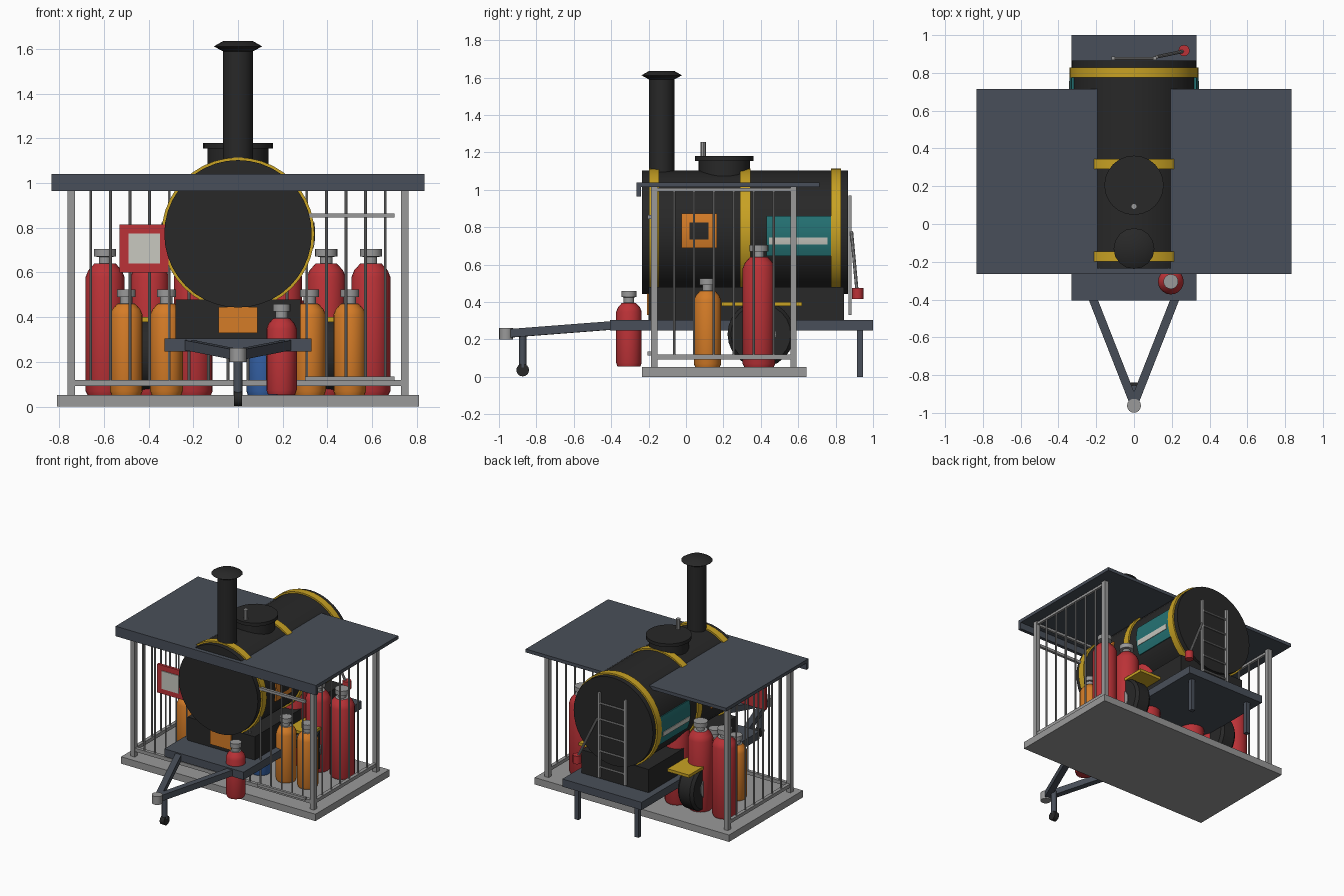
import bpy, bmesh, math
from mathutils import Vector

if "Cube" in bpy.data.objects:
    bpy.data.objects.remove(bpy.data.objects["Cube"])

def material(name, rgb):
    m = bpy.data.materials.new(name)
    m.diffuse_color = (*rgb, 1)
    m.use_nodes = True
    m.node_tree.nodes["Principled BSDF"].inputs["Base Color"].default_value = m.diffuse_color
    return m

BLACK = material("soot_black", (0.021, 0.021, 0.021))
SLATE = material("slate", (0.066, 0.078, 0.100))
GRAY = material("steel_gray", (0.32, 0.32, 0.32))
RED = material("red", (0.50, 0.032, 0.038))
ORANGE = material("orange", (0.66, 0.20, 0.02))
GOLD = material("gold", (0.58, 0.36, 0.017))
TEAL = material("teal", (0.018, 0.17, 0.175))
BLUE = material("blue", (0.035, 0.12, 0.38))
WHITE = material("off_white", (0.58, 0.58, 0.53))


def finish(name, bm, mats, smooth=False):
    bmesh.ops.recalc_face_normals(bm, faces=bm.faces)
    me = bpy.data.meshes.new(name)
    bm.to_mesh(me)
    bm.free()
    ob = bpy.data.objects.new(name, me)
    bpy.context.collection.objects.link(ob)
    for m in mats:
        me.materials.append(m)
    if smooth:
        bpy.ops.object.select_all(action='DESELECT')
        ob.select_set(True)
        bpy.context.view_layer.objects.active = ob
        bpy.ops.object.shade_smooth_by_angle(angle=math.radians(35))
    return ob


def box(name, x, y, z, mat):
    """Box from (min, max) ranges."""
    bm = bmesh.new()
    bmesh.ops.create_cube(bm, size=1)
    for v in bm.verts:
        v.co = [(a + b) / 2 + c * (b - a) for (a, b), c in zip((x, y, z), v.co)]
    return finish(name, bm, [mat])


def lathe(name, profile, loc, mats, n=24, axis='Z', split=None):
    """Revolve (radius, height) points; faces above split take the second material."""
    bm = bmesh.new()
    rings = [[bm.verts.new((r * math.cos(2 * math.pi * i / n), r * math.sin(2 * math.pi * i / n), h))
              for i in range(n)] for r, h in profile]
    for a, b in zip(rings, rings[1:]):
        for i in range(n):
            bm.faces.new((a[i], a[(i + 1) % n], b[(i + 1) % n], b[i]))
    bm.faces.new(rings[0])
    bm.faces.new(rings[-1])
    if split is not None:
        for f in bm.faces:
            f.material_index = int(f.calc_center_median().z > split)
    for v in bm.verts:
        x, y, z = v.co
        v.co = {'Z': (x, y, z), 'Y': (x, z, y), 'X': (z, x, y)}[axis]
        v.co += Vector(loc)
    return finish(name, bm, mats, True)


def beam(name, p, q, w, mat, sides=4):
    """Straight bar between two points, w wide; sides=4 gives a square section."""
    p, q = Vector(p), Vector(q)
    d = q - p
    r = w / 2 * (math.sqrt(2) if sides == 4 else 1)
    bm = bmesh.new()
    bmesh.ops.create_cone(bm, cap_ends=True, segments=sides, radius1=r, radius2=r, depth=d.length)
    rot = d.to_track_quat('Z', 'Y').to_matrix()
    for v in bm.verts:
        if sides == 4:
            x, y = v.co.x, v.co.y
            v.co.x, v.co.y = (x - y) * math.sqrt(.5), (x + y) * math.sqrt(.5)
        v.co = rot @ v.co + (p + q) / 2
    return finish(name, bm, [mat], sides > 4)


BZ, BR = 0.773, 0.33   # boiler axis height and radius


def curved_panel(name, side, y, z, r, mat):
    """Plate wrapped on the boiler flank."""
    a0, a1 = [math.asin((h - BZ) / r) for h in z]
    angs = [a0 + (a1 - a0) * i / 6 for i in range(7)]
    pts = [(r, a) for a in angs] + [(r - 0.02, a) for a in reversed(angs)]
    bm = bmesh.new()
    ends = [[bm.verts.new((side * rr * math.cos(a), yy, BZ + rr * math.sin(a))) for rr, a in pts] for yy in y]
    for i in range(len(pts)):
        j = (i + 1) % len(pts)
        bm.faces.new((ends[0][i], ends[0][j], ends[1][j], ends[1][i]))
    for e in ends:
        bm.faces.new(e)
    return finish(name, bm, [mat], True)


def bottle(name, x, y, r, top, mat, z0=0.05):
    """Gas bottle with shoulder, neck and valve."""
    s = r / 0.087
    body = top - 0.065
    lathe(name, [(r * .9, z0), (r, z0 + .02), (r, body - .06 * s), (r * .86, body - .03 * s), (r * .55, body),
                 (.028, body + .001), (.028, body + .03), (.05 * s, body + .031), (.05 * s, top)],
          (x, y, 0), [mat, GRAY], 20, split=body + .0001)


# Floor slab and roof
box("floor_slab", (-.81, .81), (-.235, .645), (0, .052), GRAY)
box("roof", (-.835, .835), (-.262, .715), (1.015, 1.04), SLATE)
box("roof_fascia", (-.835, .835), (-.265, -.24), (.965, 1.04), SLATE)

# Cage: posts, rails and bars, open at the back
PX, Y0, Y1 = .747, -.17, .575
for sx in (-1, 1):
    for y in (Y0, Y1):
        beam("corner_post", (sx * PX, y, .05), (sx * PX, y, 1.015), .034, GRAY)
    for z, w in ((.105, .026), (1.0, .018)):
        beam("side_rail", (sx * PX, Y0, z), (sx * PX, Y1, z), w, GRAY)
    for k in range(1, 7):
        y = Y0 + (Y1 - Y0) * k / 7
        beam("side_bar", (sx * PX, y, .1), (sx * PX, y, 1.0), .013, GRAY, 8)
for z, w in ((.105, .026), (1.0, .018)):
    beam("front_rail", (-PX, Y0, z), (PX, Y0, z), w, GRAY)
for k in range(1, 17):
    x = -PX + 2 * PX * k / 17
    beam("front_bar", (x, Y0, .1), (x, Y0, 1.0), .013, GRAY, 8)
for z in (.125, .855):
    beam("door_rail", (.3, -.195, z), (.70, -.195, z), .02, GRAY)

# Notice board on the cage
box("notice_board", (-.53, -.31), (-.205, -.185), (.6, .815), RED)
box("notice_sheet", (-.49, -.35), (-.211, -.204), (.64, .775), WHITE)

# Boiler with bands, firebox and flank panels
lathe("boiler", [(BR, -.235), (BR, .865)], (0, 0, BZ), [BLACK], 40, 'Y')
for y in (-.172, .317, .802):
    lathe("boiler_band", [(.342, y - .027), (.342, y + .027)], (0, 0, BZ), [GOLD], 40, 'Y')
box("firebox", (-.28, .28), (-.2, .845), (.3, .48), BLACK)
box("firebox_door", (-.088, .088), (-.209, -.2), (.33, .445), ORANGE)
for s in (-1, 1):
    curved_panel("warning_panel", s, (-.025, .165), (.69, .872), .341, ORANGE)
    curved_panel("warning_mark", s, (.02, .12), (.735, .825), .345, BLACK)
    curved_panel("name_panel", s, (.43, .775), (.645, .86), .341, TEAL)
    curved_panel("name_stripe", s, (.445, .757), (.708, .745), .345, WHITE)

# Chimney and filling hatch
lathe("chimney", [(.068, 1.0), (.068, 1.59), (.108, 1.612), (.066, 1.636)], (0, -.13, 0), [BLACK], 16)
lathe("hatch", [(.137, 1.0), (.137, 1.155), (.157, 1.155), (.157, 1.18)], (0, .205, 0), [BLACK], 24)
lathe("hatch_knob", [(.016, 1.17), (.016, 1.255)], (0, .093, 0), [GRAY], 10)

# Trailer platform, drawbar and supports
box("platform", (-.33, .33), (-.405, 1.0), (.247, .305), SLATE)
for s in (-1, 1):
    beam("drawbar", (s * .22, -.39, .275), (0, -.95, .232), .045, SLATE)
    beam("rear_leg", (s * .25, .93, 0), (s * .25, .93, .25), .032, SLATE)
    # Wheels and mudguards
    lathe("wheel", [(.09, .325), (.16, .325), (.178, .345), (.178, .435), (.16, .455), (.09, .455)],
          (0, .4, .228), [BLACK], 24, 'X') if s > 0 else \
        lathe("wheel", [(.09, -.455), (.16, -.455), (.178, -.435), (.178, -.345), (.16, -.325), (.09, -.325)],
              (0, .4, .228), [BLACK], 24, 'X')
    lathe("wheel_hub", [(.08, s * .33), (.08, s * .46)], (0, .4, .228), [GRAY], 16, 'X')
    box("mudguard", sorted((s * .28, s * .46)), (.19, .62), (.378, .4), GOLD)
lathe("hitch", [(.037, .2), (.037, .262)], (0, -.962, 0), [GRAY], 16)
beam("jack_leg", (0, -.873, .05), (0, -.873, .235), .04, SLATE, 12)
lathe("jack_wheel", [(.034, -.018), (.034, .018)], (0, -.873, .036), [BLACK], 16, 'X')

# Ladder and lever on the rear of the boiler
for s in (-1, 1):
    beam("ladder_rail", (s * .11, .877, .33), (s * .11, .877, .97), .018, GRAY)
for k in range(5):
    z = .41 + .12 * k
    beam("ladder_rung", (-.11, .877, z), (.11, .877, z), .015, GRAY, 8)
beam("lever", (.12, .885, .775), (.265, .915, .45), .018, GRAY, 8)
lathe("lever_grip", [(.03, .415), (.03, .475)], (.265, .918, 0), [RED], 12)

# Gas bottles
for x in (.595, .395, .2):
    for s in (-1, 1):
        bottle("tall_bottle", s * x, .39, .087, .705, RED)
for x in (-.5, -.32, .32, .5):
    bottle("short_bottle", x, .115, .073, .525, ORANGE)
bottle("blue_bottle", .11, .115, .073, .525, BLUE)
bottle("front_bottle", .195, -.305, .068, .46, RED, .055)
